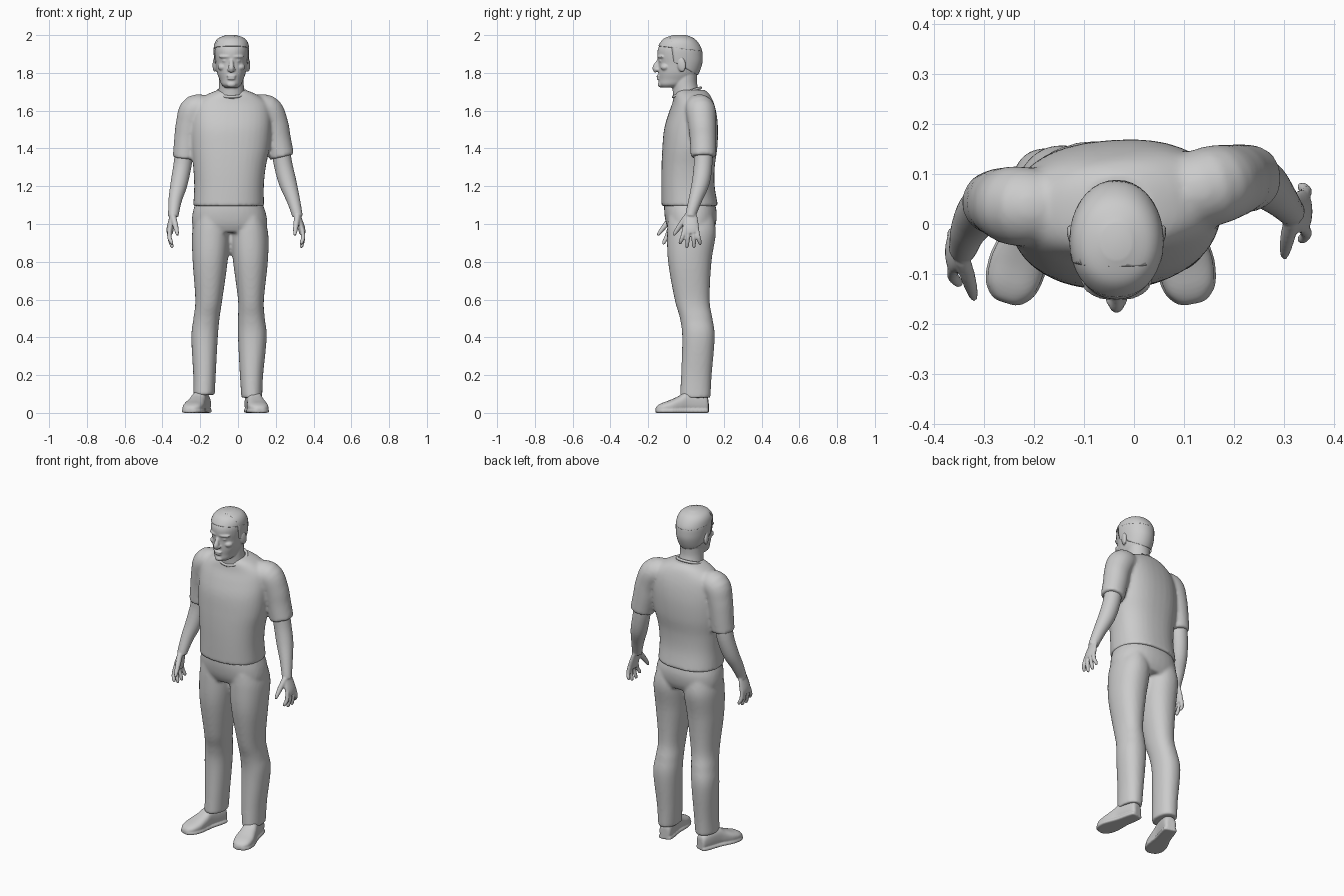
import bpy, bmesh, math
from mathutils import Vector, Matrix

N = 36


def spline(rows, k=5):
    """Catmull-Rom interpolation through rows of numbers."""
    out = []
    for i in range(len(rows) - 1):
        a, b, c, d = (rows[max(i - 1, 0)], rows[i], rows[i + 1], rows[min(i + 2, len(rows) - 1)])
        for j in range(k):
            t = j / k
            out.append([0.5 * (2 * q + (r - p) * t + (2 * p - 5 * q + 4 * r - s) * t * t
                               + (3 * q - p - 3 * r + s) * t ** 3) for p, q, r, s in zip(a, b, c, d)])
    return out + [list(rows[-1])]


def ring(c, u, v, p=2.0):
    """Superellipse ring around c spanned by half axes u and v."""
    pts = []
    for i in range(N):
        a = 2 * math.pi * i / N
        ca, sa = math.cos(a), math.sin(a)
        pts.append(c + u * math.copysign(abs(ca) ** (2 / p), ca) + v * math.copysign(abs(sa) ** (2 / p), sa))
    return pts


def loft(bm, rings):
    vs = [[bm.verts.new(p) for p in r] for r in rings]
    fs = []
    for a, b in zip(vs, vs[1:]):
        for i in range(N):
            j = (i + 1) % N
            fs.append(bm.faces.new((a[i], a[j], b[j], b[i])))
    fs += [bm.faces.new(vs[0]), bm.faces.new(vs[-1])]
    bmesh.ops.recalc_face_normals(bm, faces=fs)


def stack(bm, rows, p=2.0, grow=0.0):
    """Horizontal sections: z, x0, x1, y0, y1 and an optional turn."""
    rings = []
    for r in spline(rows):
        z, x0, x1, y0, y1 = r[:5]
        m = Matrix.Rotation(r[5] if len(r) > 5 else 0, 3, 'Z')
        rings.append(ring(Vector(((x0 + x1) / 2, (y0 + y1) / 2, z)),
                          m @ Vector(((x1 - x0) / 2 + grow, 0, 0)), m @ Vector((0, (y1 - y0) / 2 + grow, 0)), p))
    loft(bm, rings)


def tube(bm, rows, fu=1.0, fv=1.0):
    """Tube along points x, y, z, radius; fu scales front-back, fv sideways."""
    pts = spline(rows)
    cs = [Vector(p[:3]) for p in pts]
    rings = []
    for i, c in enumerate(cs):
        t = (cs[min(i + 1, len(cs) - 1)] - cs[max(i - 1, 0)]).normalized()
        u = Vector((0, 1, 0))
        u = (u - t * u.dot(t)).normalized()
        rings.append(ring(c, u * pts[i][3] * fu, t.cross(u) * pts[i][3] * fv))
    loft(bm, rings)


def blob(bm, c, s, rx=0.0, rz=0.0):
    m = (Matrix.Translation(c) @ Matrix.Rotation(rz, 4, 'Z') @ Matrix.Rotation(rx, 4, 'X')
         @ Matrix.Diagonal((*s, 1)))
    bmesh.ops.create_uvsphere(bm, u_segments=20, v_segments=12, radius=1, matrix=m)


def finish(name, bm, voxel=0, smooth=4):
    me = bpy.data.meshes.new(name)
    bm.to_mesh(me)
    bm.free()
    me.shade_smooth()
    ob = bpy.data.objects.new(name, me)
    bpy.context.collection.objects.link(ob)
    if voxel:
        m = ob.modifiers.new("blend", 'REMESH')
        m.mode, m.voxel_size, m.use_smooth_shade = 'VOXEL', voxel, True
        s = ob.modifiers.new("soften", 'SMOOTH')
        s.factor, s.iterations = 0.5, smooth
    return ob


# shirt: torso and two sleeves blended together
bm = bmesh.new()
stack(bm, [(1.095, -.237, .138, -.13, .17, 0), (1.2, -.232, .137, -.131, .152, 0),
           (1.3, -.237, .147, -.13, .152, .02), (1.4, -.247, .167, -.125, .165, .05),
           (1.5, -.25, .175, -.115, .168, .08), (1.58, -.245, .175, -.092, .16, .1),
           (1.64, -.225, .16, -.07, .145, .1), (1.685, -.165, .1, -.06, .125, .08),
           (1.71, -.105, .04, -.045, .1, 0)], 2.35)
tube(bm, [(.06, .05, 1.60, .07), (.15, .075, 1.605, .08), (.192, .085, 1.53, .074),
          (.21, .09, 1.45, .07), (.232, .092, 1.355, .067)])
tube(bm, [(-.14, .03, 1.60, .07), (-.225, .035, 1.605, .08), (-.255, .04, 1.53, .074),
          (-.27, .043, 1.45, .068), (-.283, .043, 1.345, .063)])
finish("shirt", bm, .009, 7)

# collar band, lower at the front
bpy.ops.mesh.primitive_torus_add(major_segments=40, minor_segments=10, major_radius=.076, minor_radius=.008,
                                 location=(-.035, .005, 1.697), rotation=(.32, 0, 0))
bpy.context.object.name = "collar"
bpy.ops.object.shade_smooth()

# trousers: hips and two legs
bm = bmesh.new()
stack(bm, [(.955, -.225, .14, -.085, .14), (1.0, -.243, .155, -.105, .158),
           (1.06, -.24, .147, -.115, .163), (1.12, -.222, .125, -.115, .15)], 2.3)
stack(bm, [(1.04, -.225, -.06, -.095, .145), (.95, -.243, -.043, -.1, .158), (.8, -.24, -.055, -.095, .135),
           (.6, -.226, -.083, -.06, .125), (.5, -.236, -.098, -.032, .14), (.4, -.247, -.107, -.02, .152),
           (.2, -.237, -.118, -.026, .136), (.095, -.237, -.123, -.032, .13)], 2.2)
stack(bm, [(1.04, -.02, .135, -.095, .145), (.95, -.037, .16, -.1, .158), (.8, -.026, .158, -.095, .135),
           (.6, .0, .137, -.06, .125), (.5, 0, .142, -.032, .14), (.4, 0, .152, -.02, .152),
           (.2, .01, .133, -.026, .136), (.08, .018, .128, -.032, .13)], 2.2)
finish("trousers", bm, .009, 6)

# shoes, sections from heel to toe, with a flat sole
LAST = [(0, .02, .07), (.03, .033, .09), (.15, .038, .108), (.4, .041, .115), (.55, .048, .09),
        (.72, .055, .068), (.88, .049, .052), (.97, .031, .037), (1, .014, .022)]
for side, heel, toe in (("right", (-.172, .115), (-.257, -.158)), ("left", (.066, .115), (.118, -.16))):
    h, t = Vector((*heel, 0)), Vector((*toe, 0))
    across = (t - h).normalized().cross(Vector((0, 0, 1)))
    bm = bmesh.new()
    for top, grow, p in ((1, 0, 2.5), (0, .004, 5)):
        loft(bm, [ring(h.lerp(t, f) + Vector((0, 0, (z if top else .02) / 2)), across * (w + grow),
                       Vector((0, 0, (z if top else .02) / 2)), p) for f, w, z in spline(LAST)])
    finish(side + "_shoe", bm, .005, 3)

# bare arms with hands
FOREARMS = {1: [(.222, .092, 1.41, .05), (.24, .09, 1.31, .049), (.263, .078, 1.22, .047),
                (.292, .05, 1.13, .036), (.311, .028, 1.06, .029), (.315, .025, 1.04, .028)],
            -1: [(-.28, .043, 1.41, .05), (-.294, .04, 1.31, .048), (-.313, .018, 1.21, .045),
                 (-.332, -.015, 1.13, .036), (-.341, -.045, 1.06, .029), (-.343, -.05, 1.04, .028)]}
for s, path in FOREARMS.items():
    def place(rows):
        # hand points, moved and mirrored onto the other wrist
        if s > 0:
            return rows
        return [(-x - .03 + (1.05 - z) * .1, y - .075 - (1.05 - z) * .08, z, r) for x, y, z, r in rows]
    bm = bmesh.new()
    tube(bm, path)
    tube(bm, place([(.311, .027, 1.07, .024), (.322, .026, 1.03, .036), (.336, .025, .98, .044),
                    (.341, .028, .95, .04)]), 1, .42)
    for y0, y1, tip in ((-.008, -.03, .892), (.015, .005, .874), (.038, .042, .874), (.057, .074, .89)):
        tube(bm, place([(.339, y0, .975, .011), (.345, (y0 + y1) / 2, .93, .0115),
                        (.337, y1, tip + .012, .010), (.332, y1, tip, .006)]))
    tube(bm, place([(.315, .005, 1.04, .016), (.308, -.025, 1.0, .015), (.303, -.052, .962, .0115),
                    (.301, -.066, .94, .007)]))
    finish(("left" if s > 0 else "right") + "_arm", bm, .005, 3)

# head with neck and face
HEAD = [(1.722, -.068, -.002, -.128, -.045), (1.738, -.087, .017, -.143, .0), (1.765, -.098, .028, -.144, .04),
        (1.80, -.111, .041, -.146, .065), (1.85, -.119, .049, -.146, .082), (1.89, -.124, .054, -.151, .084),
        (1.925, -.125, .055, -.149, .079), (1.958, -.118, .048, -.132, .06), (1.98, -.098, .028, -.108, .035),
        (1.994, -.06, -.01, -.066, -.003)]
X = -.035
bm = bmesh.new()
stack(bm, HEAD, 2.1)
stack(bm, [(1.64, -.115, .045, -.065, .085), (1.70, -.104, .034, -.07, .07), (1.75, -.1, .03, -.072, .058),
           (1.82, -.1, .03, -.06, .06)])
tube(bm, [(X, -.138, 1.872, .010), (X, -.150, 1.85, .013), (X, -.158, 1.826, .018), (X, -.15, 1.808, .015)], 1.1, .9)
blob(bm, (X, -.167, 1.823), (.011, .012, .010))             # nose tip
blob(bm, (X, -.147, 1.783), (.026, .010, .006))             # upper lip
blob(bm, (X, -.146, 1.769), (.022, .010, .006))             # lower lip
blob(bm, (X, -.136, 1.738), (.024, .014, .015))             # chin
for s in (-1, 1):
    blob(bm, (X + s * .036, -.134, 1.886), (.034, .014, .009), 0, s * .4)   # brow
    blob(bm, (X + s * .034, -.131, 1.864), (.016, .011, .008), 0, s * .4)   # eye
    blob(bm, (X + s * .048, -.112, 1.83), (.026, .022, .018), 0, s * .6)    # cheek
    blob(bm, (X + s * .014, -.152, 1.817), (.008, .011, .008))              # nostril
    blob(bm, (X + s * .087, -.025, 1.845), (.011, .024, .04), .2, s * -.3)  # ear
finish("head", bm, .0045, 3)

# hair: cap above the hairline and a back section behind the temples
for name, cuts in (("hair_top", [((0, 0, 1.925), (0, .12, 1))]),
                   ("hair_back", [((0, -.065, 1.86), (0, 1, .15)), ((0, .05, 1.795), (0, .55, 1))])):
    bm = bmesh.new()
    stack(bm, [(z + max(0, z - 1.9) * .06, *r) for z, *r in HEAD], 2.1, .004)
    for co, no in cuts:
        bmesh.ops.bisect_plane(bm, geom=bm.verts[:] + bm.edges[:] + bm.faces[:], plane_co=co,
                               plane_no=no, clear_inner=True)
    sol = finish(name, bm).modifiers.new("thickness", 'SOLIDIFY')
    sol.thickness, sol.offset = .007, -1
